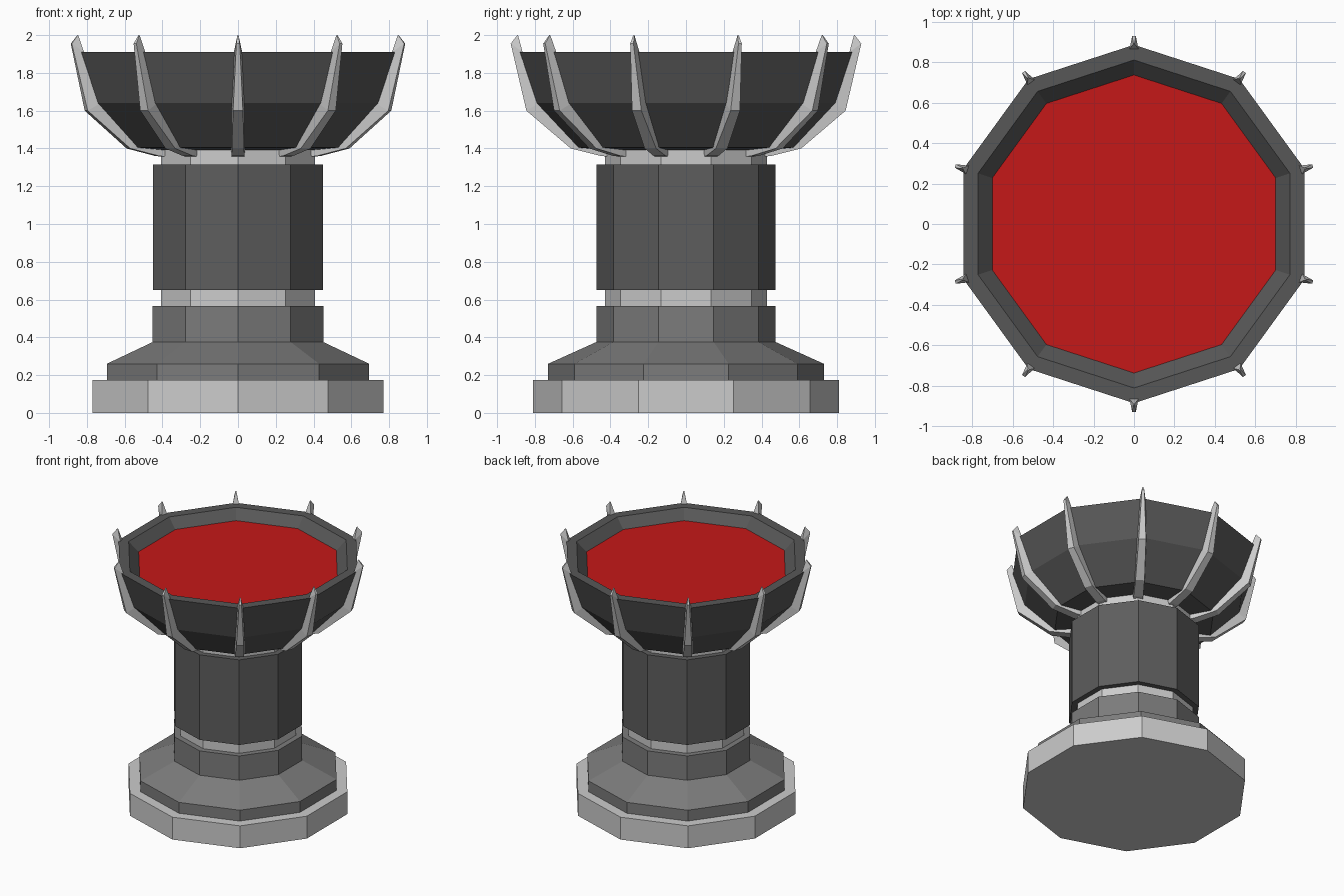
import bpy, bmesh
from math import sin, cos, pi, radians

if "Cube" in bpy.data.objects:
    bpy.data.objects.remove(bpy.data.objects["Cube"])

SIDES = 10
DARK = (0.11, 0.11, 0.11, 1)
CHARCOAL = (0.095, 0.095, 0.095, 1)
MID = (0.2, 0.2, 0.2, 1)
RED = (0.56, 0.009, 0.009, 1)


def finish(name, bm, color=None):
    bmesh.ops.recalc_face_normals(bm, faces=bm.faces)
    me = bpy.data.meshes.new(name)
    bm.to_mesh(me)
    bm.free()
    ob = bpy.data.objects.new(name, me)
    bpy.context.collection.objects.link(ob)
    if color:
        mat = bpy.data.materials.new(name)
        mat.diffuse_color = color
        mat.use_nodes = True
        mat.node_tree.nodes["Principled BSDF"].inputs["Base Color"].default_value = mat.diffuse_color
        me.materials.append(mat)
    return ob


def lathe(name, profile, color=None):
    """Ten-sided solid from (radius, z) points, capped at both ends."""
    bm = bmesh.new()
    rings = []
    for r, z in profile:
        angles = [pi / 2 + 2 * pi * i / SIDES for i in range(SIDES)]
        rings.append([bm.verts.new((r * cos(a), r * sin(a), z)) for a in angles])
    for lo, hi in zip(rings, rings[1:]):
        for i in range(SIDES):
            j = (i + 1) % SIDES
            bm.faces.new((lo[i], lo[j], hi[j], hi[i]))
    bm.faces.new(rings[0])
    bm.faces.new(rings[-1])
    return finish(name, bm, color)


# Pedestal, bottom to top (the foot's cap covers the plinth's underside tone)
lathe("base_plinth", [(0.81, 0), (0.81, 0.175)])
lathe("stepped_foot", [(0.73, 0.175), (0.73, 0.26), (0.475, 0.375), (0.475, 0.565)], MID)
lathe("lower_collar", [(0.43, 0.565), (0.43, 0.65)])
lathe("column", [(0.473, 0.65), (0.473, 1.315)], DARK)
lathe("upper_collar", [(0.43, 1.315), (0.43, 1.40)])

# Bowl with a flat rim and sloping inner wall
lathe("bowl", [(0.42, 1.39), (0.58, 1.405), (0.80, 1.64), (0.885, 1.91),
               (0.81, 1.91), (0.735, 1.835)], CHARCOAL)
lathe("liquid", [(0.735, 1.835), (0.736, 1.84)], RED)

# Curved claw ribs: outer r, outer z, inner r, inner z, outer and inner half width
sections = [
    (0.39, 1.355, 0.37, 1.40, 0.034, 0.036),
    (0.45, 1.36, 0.43, 1.41, 0.034, 0.038),
    (0.61, 1.40, 0.57, 1.45, 0.032, 0.038),
    (0.845, 1.60, 0.775, 1.64, 0.026, 0.034),
    (0.928, 1.955, 0.865, 1.91, 0.009, 0.022),
    (0.893, 2.00, 0.888, 1.995, 0.003, 0.003),
]
for k in range(SIDES):
    a = radians(90 + 36 * k)
    bm = bmesh.new()
    loops = []
    for ro, zo, ri, zi, wo, wi in sections:
        corners = [(ro, -wo, zo), (ro, wo, zo), (ri, wi, zi), (ri, -wi, zi)]
        loops.append([bm.verts.new((r * cos(a) - w * sin(a), r * sin(a) + w * cos(a), z))
                      for r, w, z in corners])
    for p, q in zip(loops, loops[1:]):
        for i in range(4):
            j = (i + 1) % 4
            bm.faces.new((p[i], p[j], q[j], q[i]))
    bm.faces.new(loops[0])
    bm.faces.new(loops[-1])
    finish(f"claw_rib_{k + 1}", bm)
